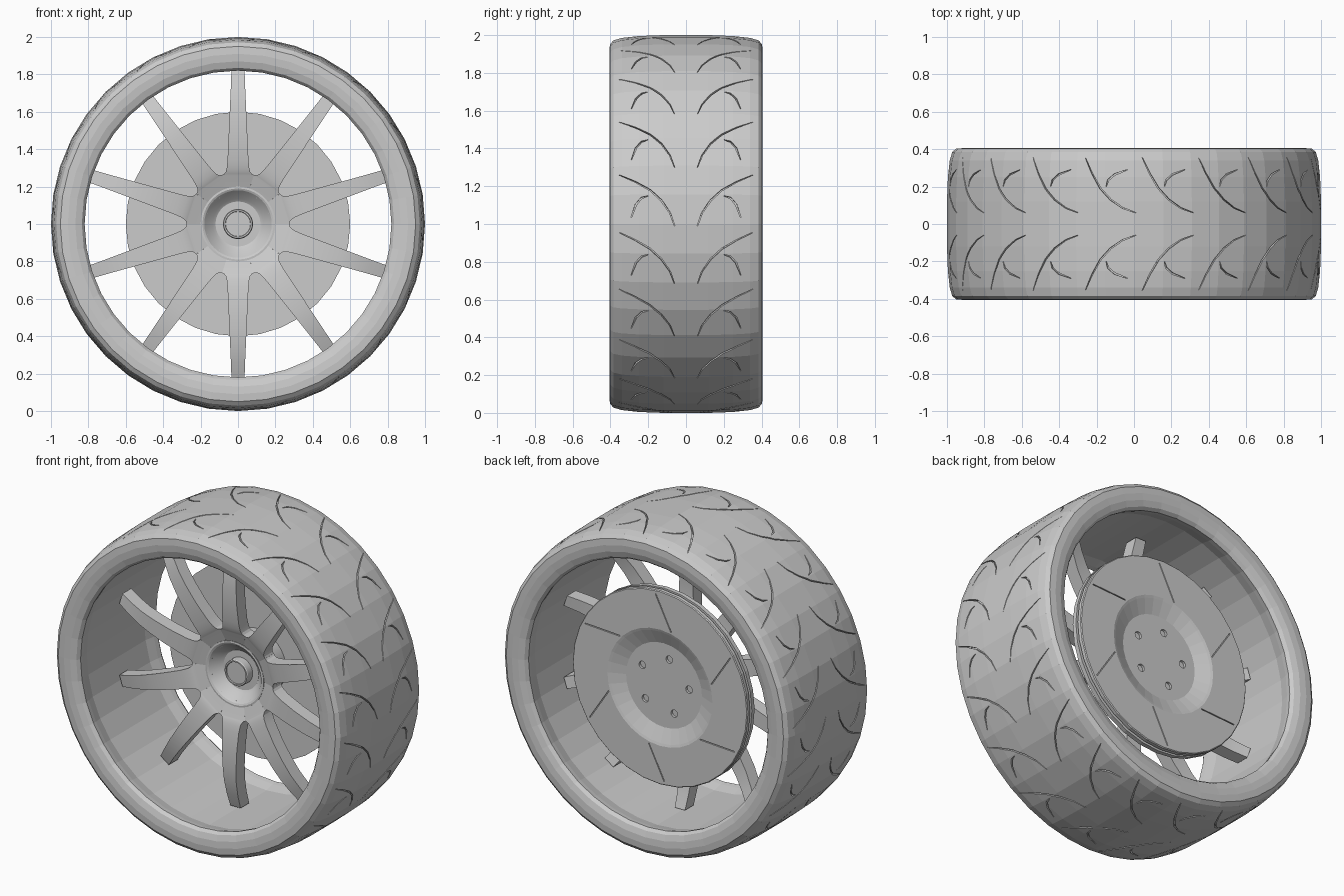
import bpy, bmesh, math
from mathutils import Vector

cube = bpy.data.objects.get("Cube")
if cube:
    bpy.data.objects.remove(cube, do_unlink=True)

grey = bpy.data.materials.new("plain_grey")
grey.use_nodes = True
colour = (0.6, 0.6, 0.6, 1)
grey.diffuse_color = colour
grey.node_tree.nodes["Principled BSDF"].inputs["Base Color"].default_value = colour


def polar(r, deg, y):
    """Point at radius r and angle deg around the axle."""
    a = math.radians(deg)
    return Vector((r * math.cos(a), y, 1 + r * math.sin(a)))


def finish(bm, name):
    bmesh.ops.remove_doubles(bm, verts=bm.verts, dist=0.0001)
    bmesh.ops.recalc_face_normals(bm, faces=bm.faces)
    mesh = bpy.data.meshes.new(name)
    bm.to_mesh(mesh)
    bm.free()
    mesh.materials.append(grey)
    obj = bpy.data.objects.new(name, mesh)
    bpy.context.collection.objects.link(obj)
    return obj


def lathe(name, profile, segs, closed=False):
    """Turn a profile of (radius, y) around the axle."""
    bm = bmesh.new()
    rings = [[bm.verts.new(polar(r, 360 * i / segs, y)) for r, y in profile]
             for i in range(segs)]
    n = len(profile)
    for i in range(segs):
        a, b = rings[i], rings[(i + 1) % segs]
        for j in range(n if closed else n - 1):
            k = (j + 1) % n
            bm.faces.new((a[j], a[k], b[k], b[j]))
    return finish(bm, name)


def loft(bm, sections):
    """Skin a row of four-cornered sections and cap both ends."""
    rows = [[bm.verts.new(p) for p in s] for s in sections]
    for a, b in zip(rows, rows[1:]):
        for j in range(4):
            k = (j + 1) % 4
            bm.faces.new((a[j], a[k], b[k], b[j]))
    bm.faces.new(rows[0])
    bm.faces.new(rows[-1][::-1])


def cut(obj, cutter):
    mod = obj.modifiers.new("cut", "BOOLEAN")
    mod.operation = "DIFFERENCE"
    mod.solver = "EXACT"
    mod.object = cutter
    cutter.hide_render = True
    cutter.hide_set(True)


def smooth(obj):
    bpy.ops.object.select_all(action="DESELECT")
    obj.select_set(True)
    bpy.context.view_layer.objects.active = obj
    bpy.ops.object.shade_smooth_by_angle(angle=math.radians(20))


# Tyre and barrel
half = [(1.0, 0.12), (0.995, 0.25), (0.985, 0.34), (0.972, 0.385), (0.95, 0.403),
        (0.91, 0.406), (0.87, 0.402), (0.835, 0.39), (0.82, 0.37), (0.825, 0.34),
        (0.84, 0.28)]
profile = half + [(r, -y) for r, y in reversed(half)]
tyre = lathe("tyre", profile, 40, closed=True)

# Tread grooves: long sweeps and short crescents, mirrored across the centre
sweep = [(0.06, -16), (0.085, -12), (0.13, -8.2), (0.19, -5), (0.27, -2.3), (0.355, 0)]
crescent = [(0.2, 11.2), (0.235, 10.6), (0.265, 8.6), (0.29, 4.6)]


def groove(bm, path, turn, side, width):
    sections = []
    for i, (y, deg) in enumerate(path):
        p0, p1 = path[max(i - 1, 0)], path[min(i + 1, len(path) - 1)]
        d = Vector((p1[0] - p0[0], math.radians(p1[1] - p0[1]))).normalized()
        w = width * (0.25 + 0.75 * math.sin(math.pi * i / (len(path) - 1)))
        floor = 0.982 - 0.1 * max(0, y - 0.2)
        corners = []
        for s, r in ((-1, floor), (1, floor), (1, 1.02), (-1, 1.02)):
            yy = y - s * w * d.y
            corners.append(polar(r, turn + deg + math.degrees(s * w * d.x), side * yy))
        sections.append(corners)
    loft(bm, sections)


bm = bmesh.new()
for k in range(20):
    for side in (-1, 1):
        groove(bm, sweep, 15.4 + 18 * k, side, 0.004)
        groove(bm, crescent, 15.4 + 18 * k, side, 0.005)
cut(tyre, finish(bm, "tread_cutter"))

# Spokes: radius, half width, front y
stations = [(0.17, 0.055, -0.02), (0.2, 0.065, -0.032), (0.262, 0.085, -0.052),
            (0.268, 0.074, -0.055), (0.28, 0.065, -0.06), (0.3, 0.06, -0.066),
            (0.34, 0.056, -0.074), (0.45, 0.051, -0.085), (0.56, 0.046, -0.085),
            (0.65, 0.042, -0.077), (0.74, 0.038, -0.055), (0.825, 0.035, -0.025)]
bm = bmesh.new()
for k in range(10):
    deg = 18 + 36 * k
    out = polar(1, deg, 0) - Vector((0, 0, 1))
    across = Vector((-out.z, 0, out.x))
    sections = []
    for r, w, y in stations:
        c = Vector((0, 0, 1)) + out * r
        sections.append([c + across * s * w + Vector((0, yy, 0))
                         for s, yy in ((-1, y), (1, y), (1, y + 0.085), (-1, y + 0.085))])
    loft(bm, sections)
smooth(finish(bm, "spokes"))

# Hub with dished centre, and its cap
smooth(lathe("hub", [(0, 0.03), (0.12, 0.03), (0.135, 0.02), (0.18, -0.03), (0.19, -0.035),
                     (0.2, -0.034), (0.2, 0.2), (0, 0.2)], 40))
smooth(lathe("centre_cap", [(0, -0.015), (0.066, -0.015), (0.068, -0.022), (0.076, -0.022),
                            (0.08, -0.016), (0.08, 0.04), (0, 0.04)], 40))

# Brake disc with a vent slot in the edge and a recessed back
disc = lathe("brake_disc", [(0, 0.185), (0.6, 0.185), (0.6, 0.212), (0.58, 0.212),
                            (0.58, 0.228), (0.6, 0.228), (0.6, 0.25), (0.595, 0.255),
                            (0.36, 0.255), (0.345, 0.25), (0.26, 0.215), (0, 0.215)], 32)

# Slanted slots and bolt holes in the disc
bm = bmesh.new()
for k in range(6):
    a, b = polar(0.37, 102 + 60 * k, 0), polar(0.575, 87 + 60 * k, 0)
    d = (b - a).normalized()
    n = Vector((-d.z, 0, d.x)) * 0.003
    loft(bm, [[p + n * s + Vector((0, y, 0))
               for s, y in ((-1, 0.247), (1, 0.247), (1, 0.27), (-1, 0.27))] for p in (a, b)])
for k in range(5):
    c = polar(0.172, 30 + 72 * k, 0)
    rings = []
    for y in (0.19, 0.24):
        rings.append([bm.verts.new(c + polar(0.023, 30 * i, y) - Vector((0, 0, 1)))
                      for i in range(12)])
    for i in range(12):
        j = (i + 1) % 12
        bm.faces.new((rings[0][i], rings[0][j], rings[1][j], rings[1][i]))
    bm.faces.new(rings[0])
    bm.faces.new(rings[1][::-1])
cut(disc, finish(bm, "disc_cutter"))
